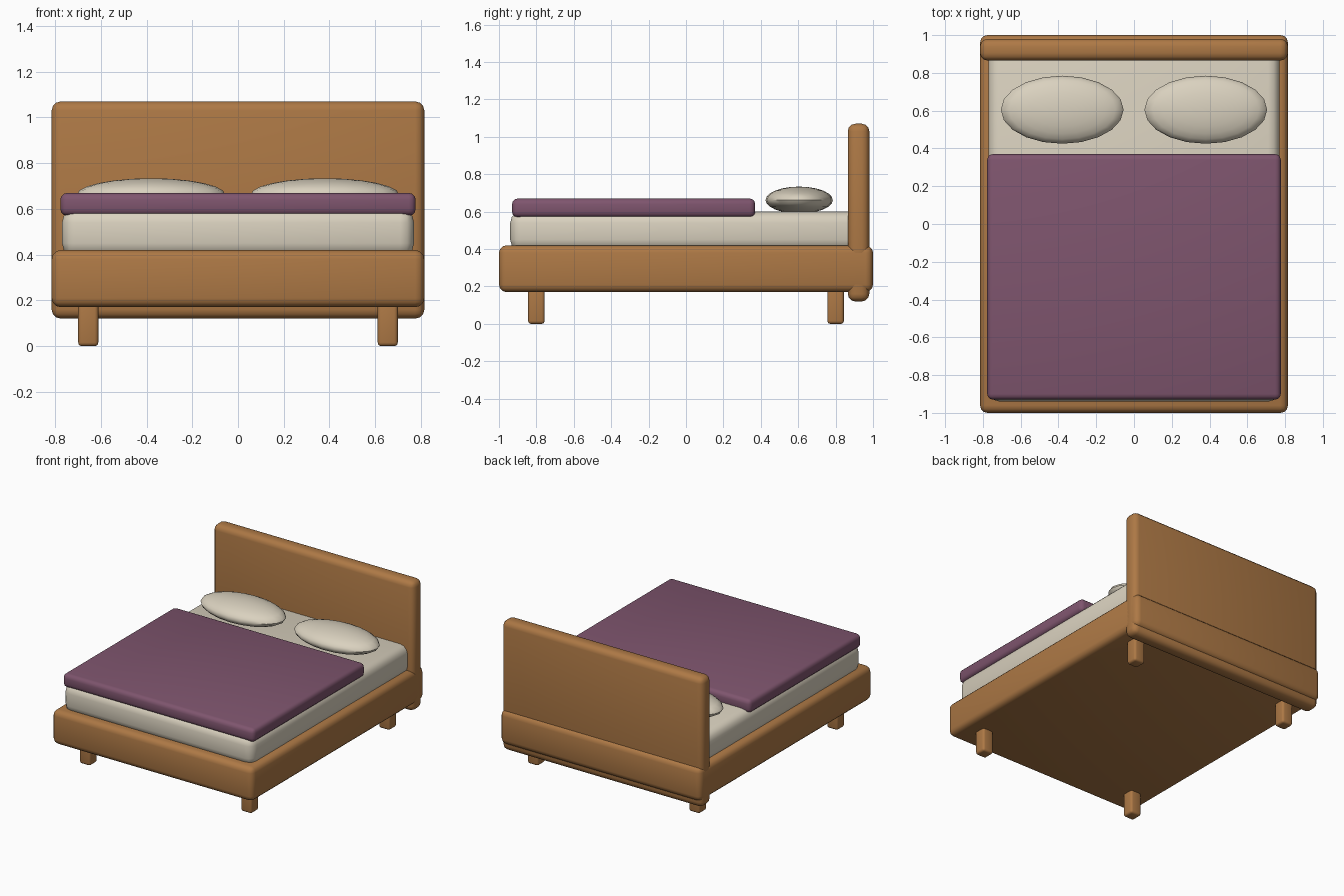
import bpy
import math

cube = bpy.data.objects.get("Cube")
if cube:
    bpy.data.objects.remove(cube, do_unlink=True)


def material(name, color):
    m = bpy.data.materials.new(name)
    m.use_nodes = True
    m.diffuse_color = (*color, 1)
    m.node_tree.nodes["Principled BSDF"].inputs["Base Color"].default_value = (*color, 1)
    return m


wood = material("warm wood", (0.42, 0.19, 0.06))
linen = material("cream linen", (0.70, 0.64, 0.52))
plum = material("plum fabric", (0.21, 0.09, 0.155))


def finish(obj, name, mat):
    obj.name = name
    obj.data.name = name
    obj.data.materials.append(mat)
    bpy.ops.object.shade_smooth_by_angle(angle=math.radians(40))


def rounded_box(name, low, high, radius, mat):
    """Box between two corners with rounded edges."""
    bpy.ops.mesh.primitive_cube_add(size=1)
    obj = bpy.context.object
    obj.location = [(a + b) / 2 for a, b in zip(low, high)]
    obj.scale = [b - a for a, b in zip(low, high)]
    bpy.ops.object.transform_apply(location=False, rotation=False, scale=True)
    bevel = obj.modifiers.new("rounded edges", "BEVEL")
    bevel.width = radius
    bevel.segments = 3
    bpy.ops.object.modifier_apply(modifier=bevel.name)
    finish(obj, name, mat)


# Wooden base and headboard
rounded_box("bed_frame", (-0.815, -1, 0.17), (0.815, 1, 0.42), 0.04, wood)
rounded_box("headboard", (-0.815, 0.865, 0.12), (0.815, 0.98, 1.07), 0.04, wood)

# Bedding
rounded_box("mattress", (-0.77, -0.94, 0.39), (0.77, 0.94, 0.6), 0.06, linen)
rounded_box("blanket", (-0.777, -0.93, 0.57), (0.777, 0.37, 0.67), 0.03, plum)

# Mirrored pillows and legs
for side, x in (("left", 1), ("right", -1)):
    bpy.ops.mesh.primitive_uv_sphere_add(segments=20, ring_count=12, radius=1)
    pillow = bpy.context.object
    pillow.location = (x * 0.38, 0.605, 0.662)
    pillow.scale = (0.325, 0.18, 0.072)
    bpy.ops.object.transform_apply(location=False, rotation=False, scale=True)
    finish(pillow, side + "_pillow", linen)
    for end, y in (("front", -0.8), ("back", 0.8)):
        rounded_box(f"{end}_{side}_leg", (x * 0.655 - 0.044, y - 0.044, 0),
                    (x * 0.655 + 0.044, y + 0.044, 0.22), 0.016, wood)
